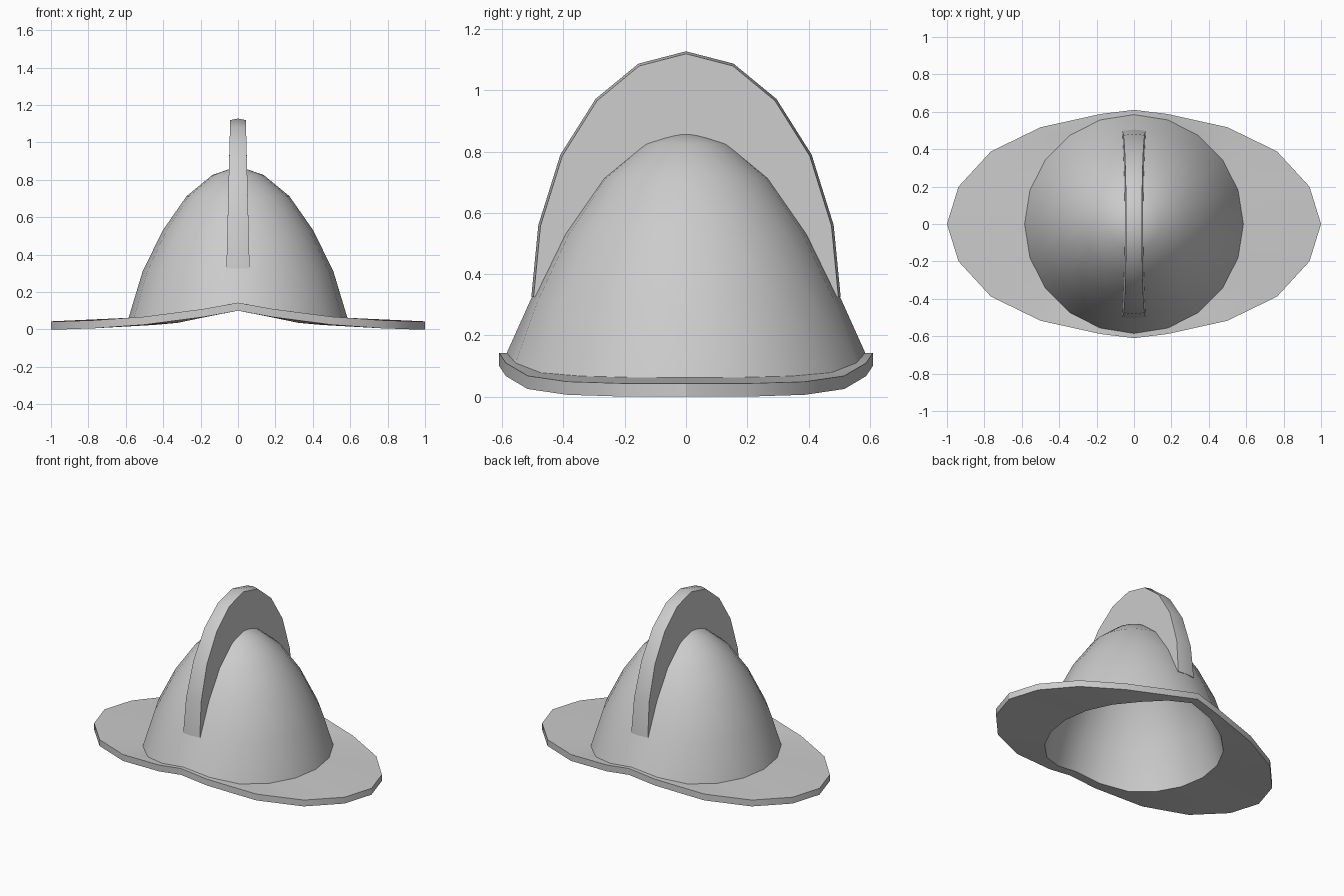
import bpy, bmesh
from math import cos, sin, pi, radians

if "Cube" in bpy.data.objects:
    bpy.data.objects.remove(bpy.data.objects["Cube"])

N = 20  # sides around the helmet

# Quarter-turn values (side -> front), mirrored to all four quadrants
BRIM_XY = [(1, 0), (.938, .2), (.765, .388), (.5, .517), (.18, .588), (0, .61)]
BRIM_Z = [0, 0, .006, .025, .067, .1]
BASE_Z = [.019, .02, .024, .035, .067, .1]
THICK = .043
WALL = .035
PROFILE = [(.51, .31), (.402, .53), (.275, .712), (.138, .825)]
APEX = .873


def quarter(k):
    k %= 10
    return min(k, 10 - k)


def circle(r, z):
    return [(r * cos(2 * pi * k / N), r * sin(2 * pi * k / N), z) for k in range(N)]


def base_ring(r, dz):
    return [(x, y, BASE_Z[quarter(k)] + dz) for k, (x, y, _) in enumerate(circle(r, 0))]


def brim_ring(dz):
    ring = []
    for k, (cx, cy, _) in enumerate(circle(1, 0)):
        q = quarter(k)
        x, y = BRIM_XY[q]
        ring.append((x if cx > 0 else -x, y if cy > 0 else -y, BRIM_Z[q] + dz))
    return ring


def loft(name, rings, closed=True, start=None, end=None, caps=False):
    """Bridge rings of points into a surface, with optional tip points or end caps."""
    bm = bmesh.new()
    loops = [[bm.verts.new(p) for p in ring] for ring in rings]
    n = len(loops[0])
    for a, b in zip(loops, loops[1:]):
        for i in range(n if closed else n - 1):
            j = (i + 1) % n
            bm.faces.new((a[i], a[j], b[j], b[i]))
    for tip, loop, flip in ((start, loops[0], False), (end, loops[-1], True)):
        if tip:
            v = bm.verts.new(tip)
            for i in range(n):
                tri = (v, loop[(i + 1) % n], loop[i])
                bm.faces.new(tri[::-1] if flip else tri)
        elif caps:
            bm.faces.new(loop)
    bmesh.ops.recalc_face_normals(bm, faces=bm.faces)
    mesh = bpy.data.meshes.new(name)
    bm.to_mesh(mesh)
    bm.free()
    obj = bpy.data.objects.new(name, mesh)
    bpy.context.collection.objects.link(obj)
    bpy.ops.object.select_all(action='DESELECT')
    obj.select_set(True)
    bpy.context.view_layer.objects.active = obj
    bpy.ops.object.shade_smooth_by_angle(angle=radians(30))
    return obj


# Dome: outer skin down to the rim, then inner skin back up
outer = [circle(r, z) for r, z in reversed(PROFILE)]
inner = [circle(r - WALL * .85, z - WALL * .4) for r, z in PROFILE]
loft("dome", outer + [base_ring(.585, THICK), base_ring(.55, 0)] + inner,
     start=(0, 0, APEX), end=(0, 0, APEX - WALL))

# Brim: oval plate that rises at front and back
loft("brim", [base_ring(.585, THICK), brim_ring(THICK), brim_ring(0), base_ring(.55, 0)])

# Crest: tapered fin with a slightly crowned outer edge, foot sunk into the dome
CREST = [((.505, .325), (.48, .325)), ((.482, .56), (.43, .41)),
         ((.41, .79), (.38, .52)), ((.295, .972), (.262, .69)),
         ((.155, 1.087), (.13, .805)), ((0, 1.127), (0, .85))]


def crest_section(outer_pt, inner_pt, side):
    (yo, zo), (yi, zi) = outer_pt, inner_pt

    def width(z):
        return .062 - (z - .325) * .025
    wo, wi = width(zo), width(zi)
    ye, ze = yo * .985, zo - .008 * (zo - .325) / .8
    return [(-wi, side * yi, zi), (-wo, side * ye, ze), (0, side * yo, zo),
            (wo, side * ye, ze), (wi, side * yi, zi)]


sections = [crest_section(o, i, -1) for o, i in CREST]
sections += [crest_section(o, i, 1) for o, i in reversed(CREST[:-1])]
loft("crest", sections, caps=True)
